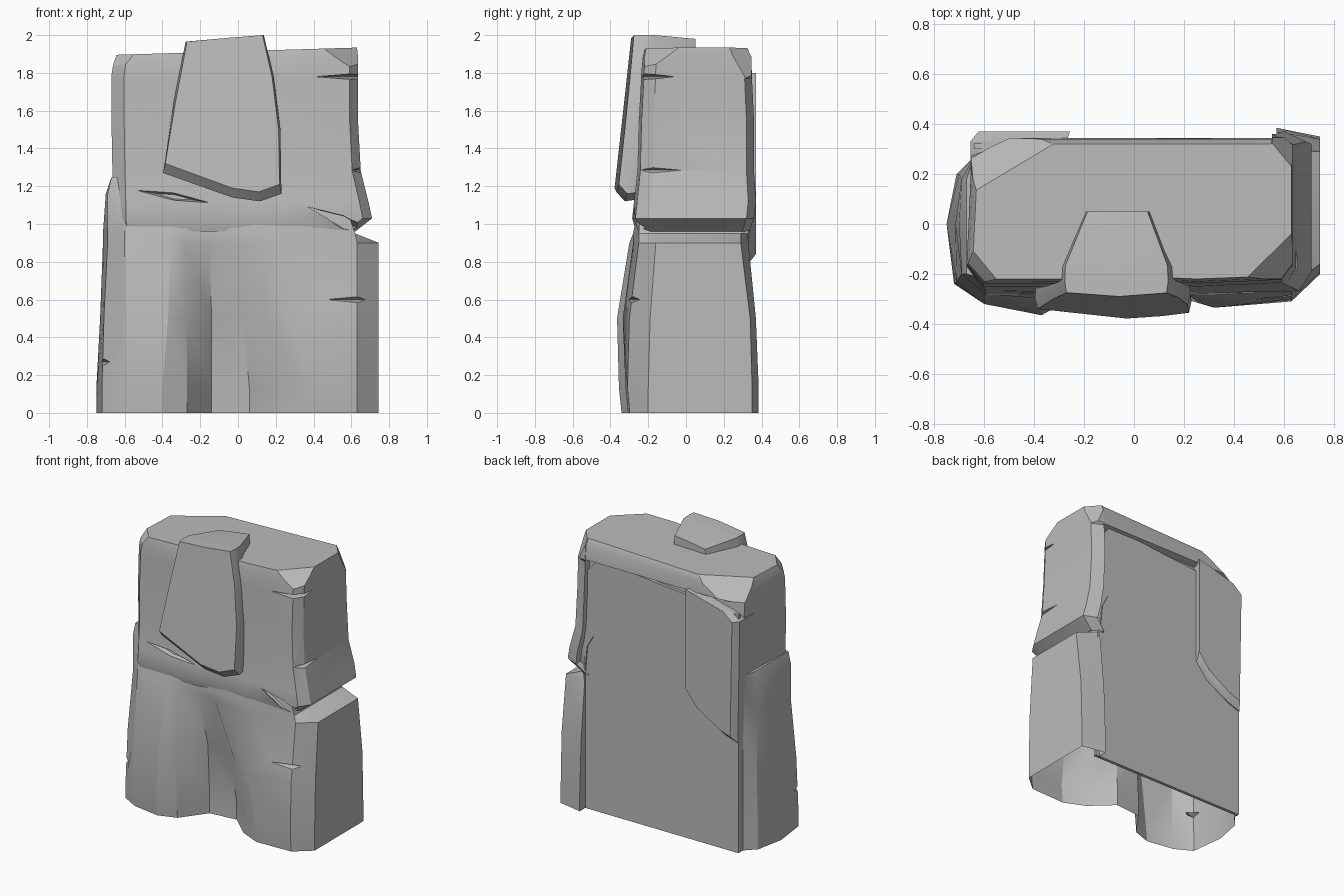
import bpy
import bmesh
from mathutils import Vector

cube = bpy.data.objects.get("Cube")
if cube:
    bpy.data.objects.remove(cube, do_unlink=True)

stone = bpy.data.materials.new("grey_stone")
stone.use_nodes = True
stone.diffuse_color = (0.5, 0.5, 0.5, 1)
stone.node_tree.nodes["Principled BSDF"].inputs["Base Color"].default_value = (0.5, 0.5, 0.5, 1)


def finish(name, bm):
    """Turn a bmesh into a stone object."""
    bmesh.ops.recalc_face_normals(bm, faces=bm.faces)
    mesh = bpy.data.meshes.new(name)
    bm.to_mesh(mesh)
    bm.free()
    mesh.materials.append(stone)
    obj = bpy.data.objects.new(name, mesh)
    bpy.context.collection.objects.link(obj)
    return obj


def loft(rings):
    """Skin equal-length rings of points and cap both ends."""
    bm = bmesh.new()
    loops = [[bm.verts.new(p) for p in ring] for ring in rings]
    for low, high in zip(loops, loops[1:]):
        for i in range(len(low)):
            j = (i + 1) % len(low)
            bm.faces.new((low[i], low[j], high[j], high[i]))
    bm.faces.new(loops[0])
    bm.faces.new(loops[-1])
    return bm


def chip(bm, a, b, c):
    """Slice a corner off along the plane through three points."""
    a, b, c = Vector(a), Vector(b), Vector(c)
    normal = (b - a).cross(c - a)
    if normal.dot(a - Vector((0, 0, 1))) < 0:
        normal.negate()
    geom = bm.verts[:] + bm.edges[:] + bm.faces[:]
    cut = bmesh.ops.bisect_plane(bm, geom=geom, plane_co=a, plane_no=normal,
                                 clear_outer=True)["geom_cut"]
    edges = [e for e in cut if isinstance(e, bmesh.types.BMEdge)]
    bmesh.ops.contextual_create(bm, geom=edges)


def crack(obj, centre, radii, slope=0):
    """Carve a thin diamond-shaped crack into the surface."""
    bm = bmesh.new()
    x, y, z = radii
    spots = [(x, 0, x * slope), (0, y, 0), (-x, 0, -x * slope), (0, -y, 0)]
    belt = [bm.verts.new(Vector(centre) + Vector(s)) for s in spots]
    for side in (z, -z):
        tip = bm.verts.new(Vector(centre) + Vector((0, 0, side)))
        for i in range(4):
            bm.faces.new((belt[i], belt[(i + 1) % 4], tip))
    cutter = finish("crack_cutter", bm)
    cutter.hide_render = True
    mod = obj.modifiers.new("crack", "BOOLEAN")
    mod.operation = "DIFFERENCE"
    mod.solver = "EXACT"
    mod.object = cutter
    bpy.context.view_layer.objects.active = obj
    bpy.ops.object.modifier_apply(modifier=mod.name)
    bpy.data.objects.remove(cutter, do_unlink=True)


def smooth(obj, angle=0.45):
    bpy.ops.object.select_all(action="DESELECT")
    obj.select_set(True)
    bpy.context.view_layer.objects.active = obj
    bpy.ops.object.shade_smooth_by_angle(angle=angle)


# Lower cliff: two rounded buttresses with a deep recess between them
foot = [(.57, .31), (.57, .385), (.745, .35), (.745, -.2), (.63, -.31), (.36, -.32),
        (.21, -.24), (.06, -.1), (-.14, -.12), (-.27, -.31), (-.4, -.355), (-.6, -.32),
        (-.72, -.24), (-.75, 0), (-.71, .2), (-.64, .27), (-.64, .31)]
waist = [(.57, .31), (.57, .37), (.745, .34), (.745, -.19), (.63, -.3), (.32, -.335),
         (.16, -.26), (.03, -.15), (-.14, -.14), (-.27, -.31), (-.37, -.365), (-.6, -.32),
         (-.71, -.23), (-.73, 0), (-.7, .2), (-.64, .27), (-.64, .31)]
neck = [(.57, .31), (.57, .33), (.745, .29), (.745, -.16), (.63, -.25), (.3, -.28),
        (.12, -.275), (0, -.26), (-.15, -.24), (-.28, -.275), (-.36, -.3), (-.6, -.28),
        (-.69, -.2), (-.715, 0), (-.69, .18), (-.64, .27), (-.64, .31)]


def level(outline, z, right=1, left=-1, front=-1):
    return [(max(min(x, right), left), max(y, front), z) for x, y in outline]


lower = finish("lower_cliff", loft([
    [(x, y * .96 if y < -.3 else y, 0) for x, y in foot],
    level(foot, .13), level(waist, .5), level(neck, .9),
    level(neck, .95, right=.62, front=-.28),
    level(neck, 1.16, right=.55, left=-.7, front=-.24),
    level(neck, 1.25, right=.5, left=-.67, front=-.22)]))

# Upper cliff: a block that overhangs the ledge on one side
plan = [(.87, .31), (.87, .36), (1, .32), (1, -.17), (.93, -.235), (.4, -.25), (-.08, -.235),
        (-.42, -.25), (-.9, -.25), (-1, -.17), (-.97, .28), (-.85, .31)]


def block(z, right, left, front=1.0, back=1.0, rim=0.0, tilt=0.0):
    ring = []
    for x, y in plan:
        wide = x * (right if x > 0 else left)
        deep = max(y * back, rim) if y > .3 else y * front
        ring.append((wide, deep, z + tilt * wide))
    return ring


bm = loft([block(.96, .62, .65, 1.06, .93), block(1.03, .71, .66, 1.14),
           block(1.12, .69, .66, 1.1, 1.03), block(1.28, .65, .665, 1.03),
           block(1.55, .635, .67), block(1.77, .635, .67, .95, .97),
           block(1.785, .635, .67, .95, .97, rim=.345),
           block(1.87, .635, .66, .92, .96, rim=.34, tilt=.03),
           block(1.915, .63, .645, .88, .9, rim=.32, tilt=.03)])
chip(bm, (-.67, .14, 1.87), (-.3, .34, 1.9), (-.62, .36, 1.7))
chip(bm, (.635, -.04, 1.93), (.46, -.22, 1.92), (.61, -.22, 1.82))
chip(bm, (.64, .22, 1.93), (.54, .34, 1.93), (.635, .31, 1.78))
chip(bm, (-.66, -.12, 1.87), (-.56, -.22, 1.89), (-.64, -.22, 1.81))
upper = finish("upper_cliff", bm)


def prism(name, outline, near, far):
    return finish(name, loft([[(x, y, z) for x, z in outline] for y in (near, far)]))


# Flat back wall and the rounded shoulder hanging over it
prism("back_panel", [(.6, 0), (-.64, 0), (-.64, 1.7), (.47, 1.8), (.57, 1.68)], .3, .322)
shoulder_shape = [(-.64, .79), (-.55, .82), (-.36, .93), (-.27, 1.04), (-.27, 1.8),
                  (-.58, 1.72), (-.655, 1.66)]
shoulder = finish("back_shoulder", loft([
    [(x, .1, z) for x, z in shoulder_shape],
    [(x, .33, z) for x, z in shoulder_shape],
    [(x * .95, .37, z + (.05 if z < 1.1 else 0)) for x, z in shoulder_shape]]))

# Raised slab on the front, widening and leaning out towards its foot
face = [(-.27, 1.965), (-.06, 1.985), (.13, 2), (.18, 1.78), (.215, 1.5), (.22, 1.21),
        (.11, 1.17), (-.03, 1.19), (-.385, 1.32), (-.33, 1.65)]


def slab_ring(back, spread, drop):
    ring = []
    for x, z in face:
        y = -.265 - .11 * (2 - z) - .025 * max(0, 1 - abs(x + .04) / .3)
        low = drop if z < 1.4 else 0
        ring.append((-.06 + (x + .06) * spread, y + back, z - low))
    return ring


rear = [(-.06 + (x + .06) * .6, .05, z - (.02 if z > 1.9 else .05)) for x, z in face]
slab = finish("front_slab", loft([slab_ring(0, 1, 0), slab_ring(.045, 1.035, .05),
                                  slab_ring(.11, 1.02, .04), rear]))

# Weathered cracks along the corners and faces
crack(upper, (.64, -.22, 1.78), (.24, .16, .018))
crack(upper, (.655, -.22, 1.285), (.05, .22, .02))
crack(upper, (-.34, -.27, 1.145), (.2, .06, .02), -.17)
crack(upper, (.56, -.26, 1.01), (.24, .07, .04), -.42)
crack(lower, (.64, -.3, .6), (.17, .07, .02))
crack(lower, (-.73, -.24, .27), (.08, .06, .022))

# The underside of the cliff is open
bm = bmesh.new()
bm.from_mesh(lower.data)
base = [f for f in bm.faces if all(v.co.z < .005 for v in f.verts)]
bmesh.ops.delete(bm, geom=base, context="FACES")
bm.to_mesh(lower.data)
bm.free()

for part in (lower, upper, shoulder, slab):
    smooth(part)
